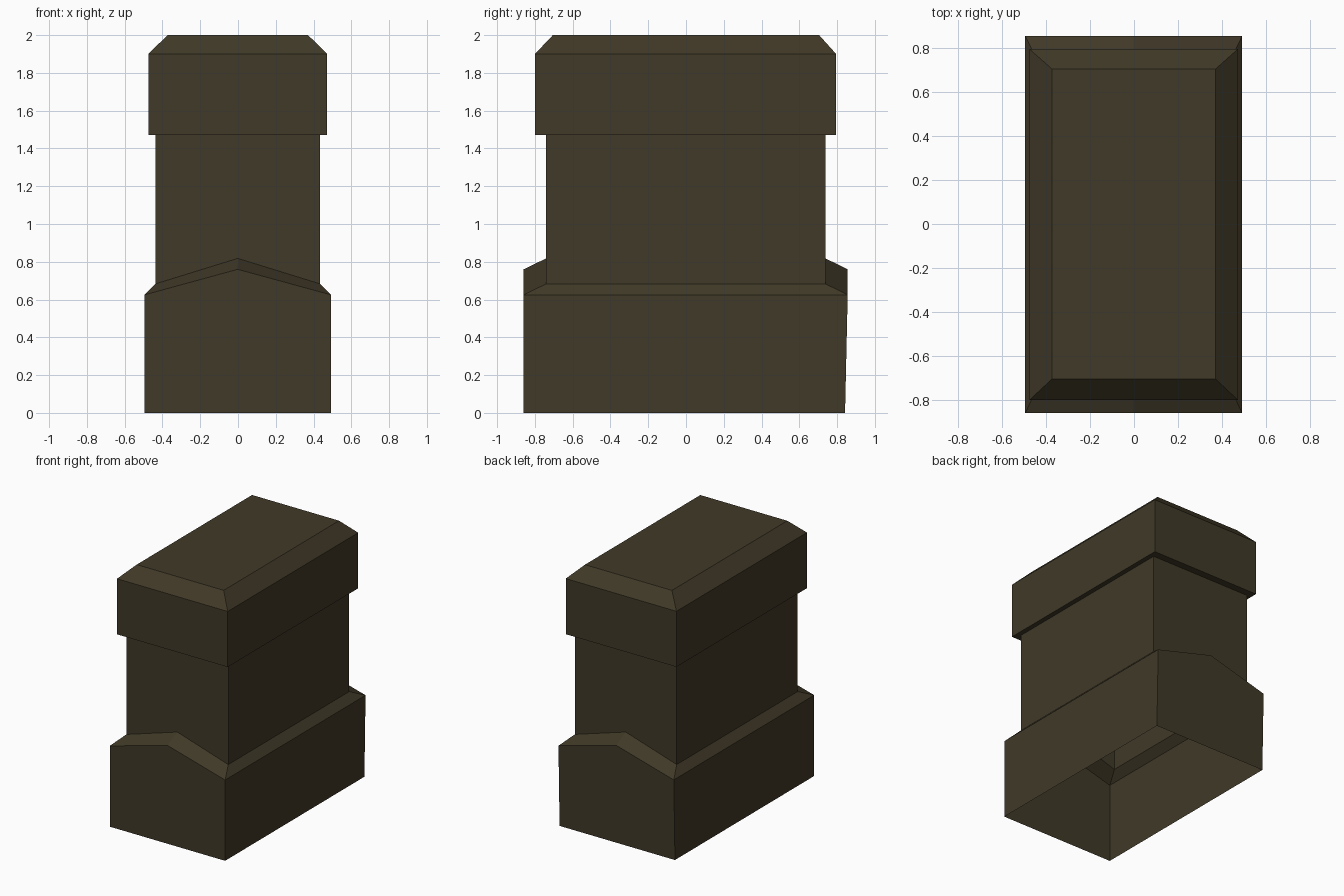
import bpy, bmesh

if "Cube" in bpy.data.objects:
    bpy.data.objects.remove(bpy.data.objects["Cube"])

# Single flat colour
mat = bpy.data.materials.new("dark_olive_brown")
mat.diffuse_color = (0.052, 0.041, 0.021, 1.0)
mat.use_nodes = True
mat.node_tree.nodes["Principled BSDF"].inputs["Base Color"].default_value = mat.diffuse_color


def ring(bm, x0, x1, y0, y1, z, peak=0.0):
    """Six-point rectangle; front and back midpoints are raised by peak."""
    m = (x0 + x1) / 2
    pts = [(x0, y0, z), (m, y0, z + peak), (x1, y0, z),
           (x1, y1, z), (m, y1, z + peak), (x0, y1, z)]
    return [bm.verts.new(p) for p in pts]


def build(name, rings, cap_top=False):
    bm = bmesh.new()
    loops = [ring(bm, *r) for r in rings]
    for a, b in zip(loops, loops[1:]):
        for i in range(6):
            j = (i + 1) % 6
            bm.faces.new((a[i], a[j], b[j], b[i]))
    if cap_top:
        bm.faces.new(loops[-1])
    me = bpy.data.meshes.new(name)
    bm.to_mesh(me)
    bm.free()
    me.materials.append(mat)
    ob = bpy.data.objects.new(name, me)
    bpy.context.collection.objects.link(ob)
    return ob


shaft = (-0.437, 0.435, -0.74, 0.738)
cap = (-0.475, 0.472, -0.80, 0.795)

# Hollow plinth with gabled front and back, sloping in to the shaft
build("plinth", [(-0.495, 0.492, -0.86, 0.842, 0.0),
                 (-0.495, 0.492, -0.86, 0.856, 0.625, 0.135),
                 (*shaft, 0.683, 0.135)])

# Straight hollow shaft
build("shaft", [(*shaft, 0.683, 0.135), (*shaft, 1.47)])

# Overhanging cap with a bevelled top
build("cap", [(*shaft, 1.47), (*cap, 1.47), (*cap, 1.90),
              (-0.373, 0.371, -0.705, 0.705, 2.0)], cap_top=True)
